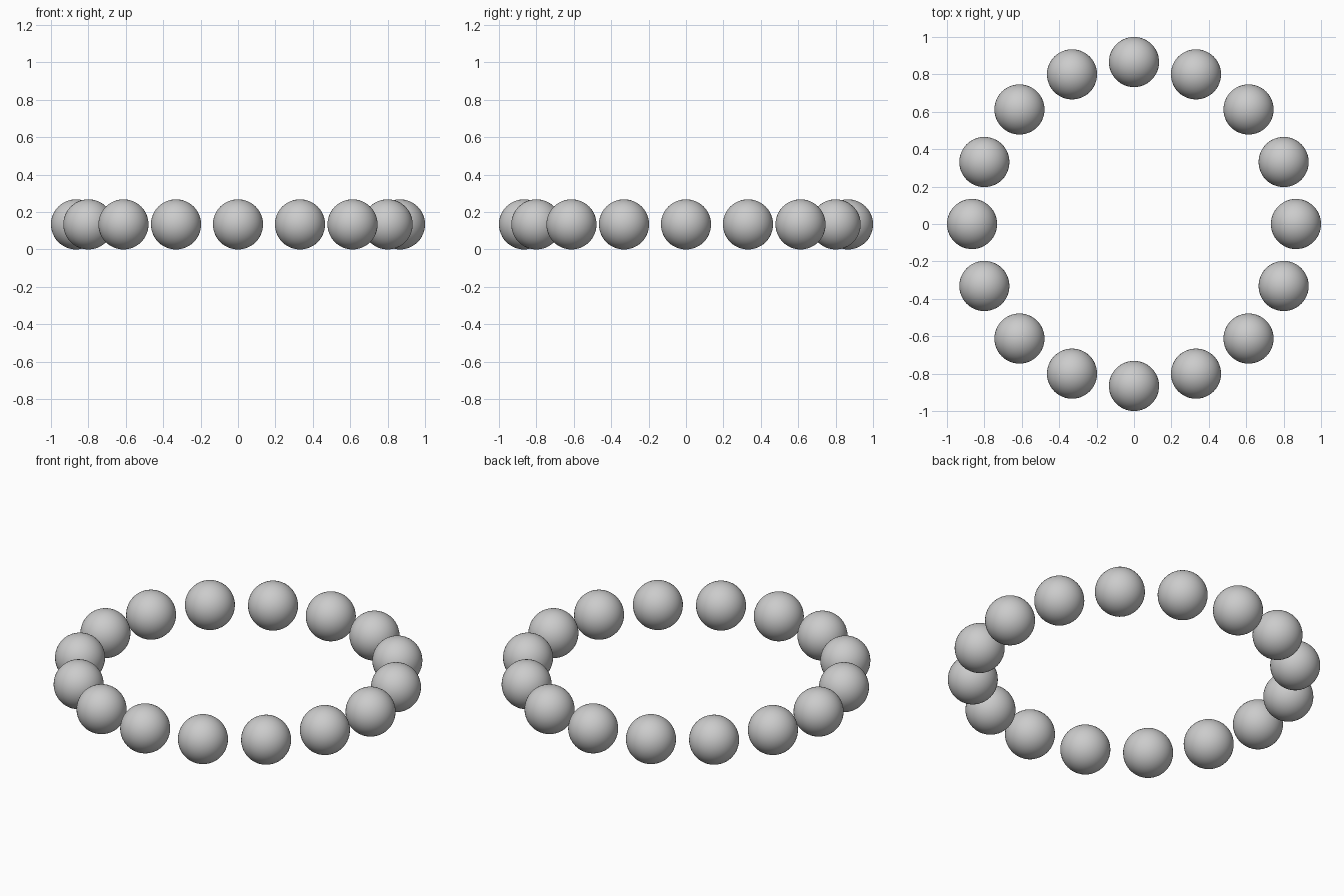
import bpy
from math import cos, sin, tau

if "Cube" in bpy.data.objects:
    bpy.data.objects.remove(bpy.data.objects["Cube"])

COUNT = 16
BALL_R = 0.134
RING_R = 1.0 - BALL_R

# One smooth ball, shared by the whole ring
bpy.ops.mesh.primitive_uv_sphere_add(segments=48, ring_count=24, radius=BALL_R)
first = bpy.context.object
bpy.ops.object.shade_smooth()

# Ring of evenly spaced balls resting on the ground
for i in range(COUNT):
    a = tau * i / COUNT
    ball = first
    if i:
        ball = bpy.data.objects.new("ball", first.data)
        bpy.context.collection.objects.link(ball)
    ball.name = f"ball_{i + 1:02d}"
    ball.location = (RING_R * cos(a), RING_R * sin(a), BALL_R)
    ball.rotation_euler.z = a
